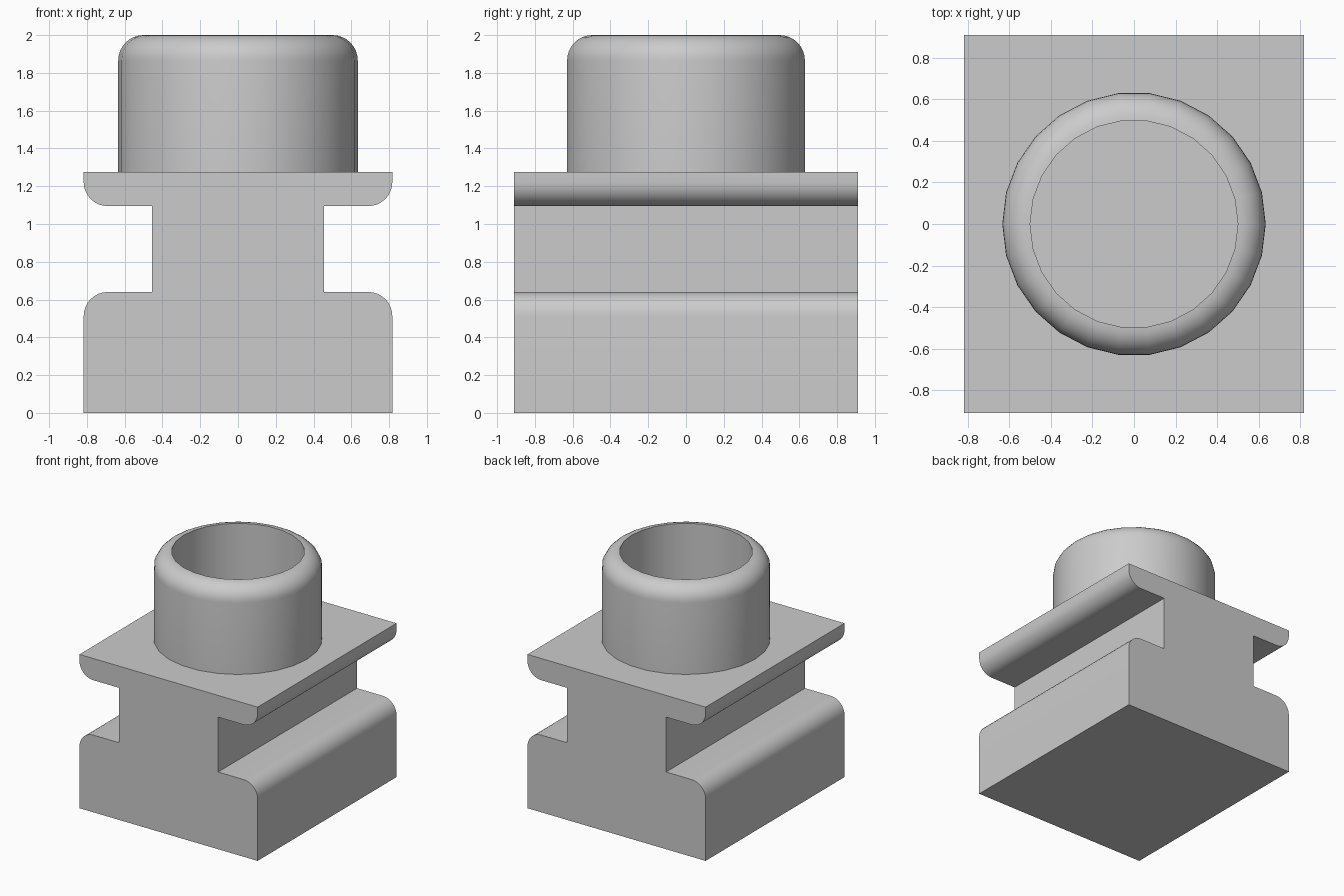
import bpy
import bmesh
from math import cos, sin, pi, radians

cube = bpy.data.objects.get("Cube")
if cube:
    bpy.data.objects.remove(cube, do_unlink=True)

grey = bpy.data.materials.new("light_grey")
grey.use_nodes = True
COLOUR = (0.6, 0.6, 0.6, 1)
grey.diffuse_color = COLOUR
grey.node_tree.nodes["Principled BSDF"].inputs["Base Color"].default_value = COLOUR

FILLET = 0.127
PLATE_TOP = 1.275


def arc(cx, cz, r, start, end, steps=8):
    """Points along a circular arc, angles in degrees."""
    angles = [radians(start + (end - start) * i / steps) for i in range(steps + 1)]
    return [(cx + r * cos(a), cz + r * sin(a)) for a in angles]


def finish(name, bm):
    """Turn a bmesh into a shaded, coloured object."""
    bmesh.ops.recalc_face_normals(bm, faces=bm.faces)
    mesh = bpy.data.meshes.new(name)
    bm.to_mesh(mesh)
    bm.free()
    mesh.materials.append(grey)
    obj = bpy.data.objects.new(name, mesh)
    bpy.context.collection.objects.link(obj)
    bpy.ops.object.select_all(action="DESELECT")
    obj.select_set(True)
    bpy.context.view_layer.objects.active = obj
    bpy.ops.object.shade_smooth_by_angle(angle=radians(30))
    return obj


# Slotted block: half profile mirrored across x, then extruded front to back
half_width, half_depth, web = 0.817, 0.91, 0.455
slot_floor, slot_roof = 0.64, 1.095
edge = half_width - FILLET
right = [(half_width, 0)]
right += arc(edge, slot_floor - FILLET, FILLET, 0, 90)
right += [(web, slot_floor), (web, slot_roof)]
right += arc(edge, slot_roof + FILLET, FILLET, -90, 0)
right += [(half_width, PLATE_TOP)]
outline = right + [(-x, z) for x, z in reversed(right)]

bm = bmesh.new()
front = bm.faces.new([bm.verts.new((x, -half_depth, z)) for x, z in outline])
extruded = bmesh.ops.extrude_face_region(bm, geom=[front], use_keep_orig=True)
moved = [v for v in extruded["geom"] if isinstance(v, bmesh.types.BMVert)]
bmesh.ops.translate(bm, verts=moved, vec=(0, 2 * half_depth, 0))
finish("slotted_block", bm)

# Hollow collar: wall profile turned about z, with a rounded outer rim
SIDES = 26
outer, bore = 0.634, 0.5
rim = outer - bore
wall = [(outer, PLATE_TOP)] + arc(bore, 2 - rim, rim, 0, 90) + [(bore, PLATE_TOP)]

bm = bmesh.new()
rings = []
for r, z in wall:
    angles = [2 * pi * i / SIDES for i in range(SIDES)]
    rings.append([bm.verts.new((r * cos(a), r * sin(a), z)) for a in angles])
for low, high in zip(rings, rings[1:]):
    for i in range(SIDES):
        j = (i + 1) % SIDES
        bm.faces.new((low[i], low[j], high[j], high[i]))
# The first ring faces outward, so the winding already points away from the wall
finish("hollow_collar", bm)
